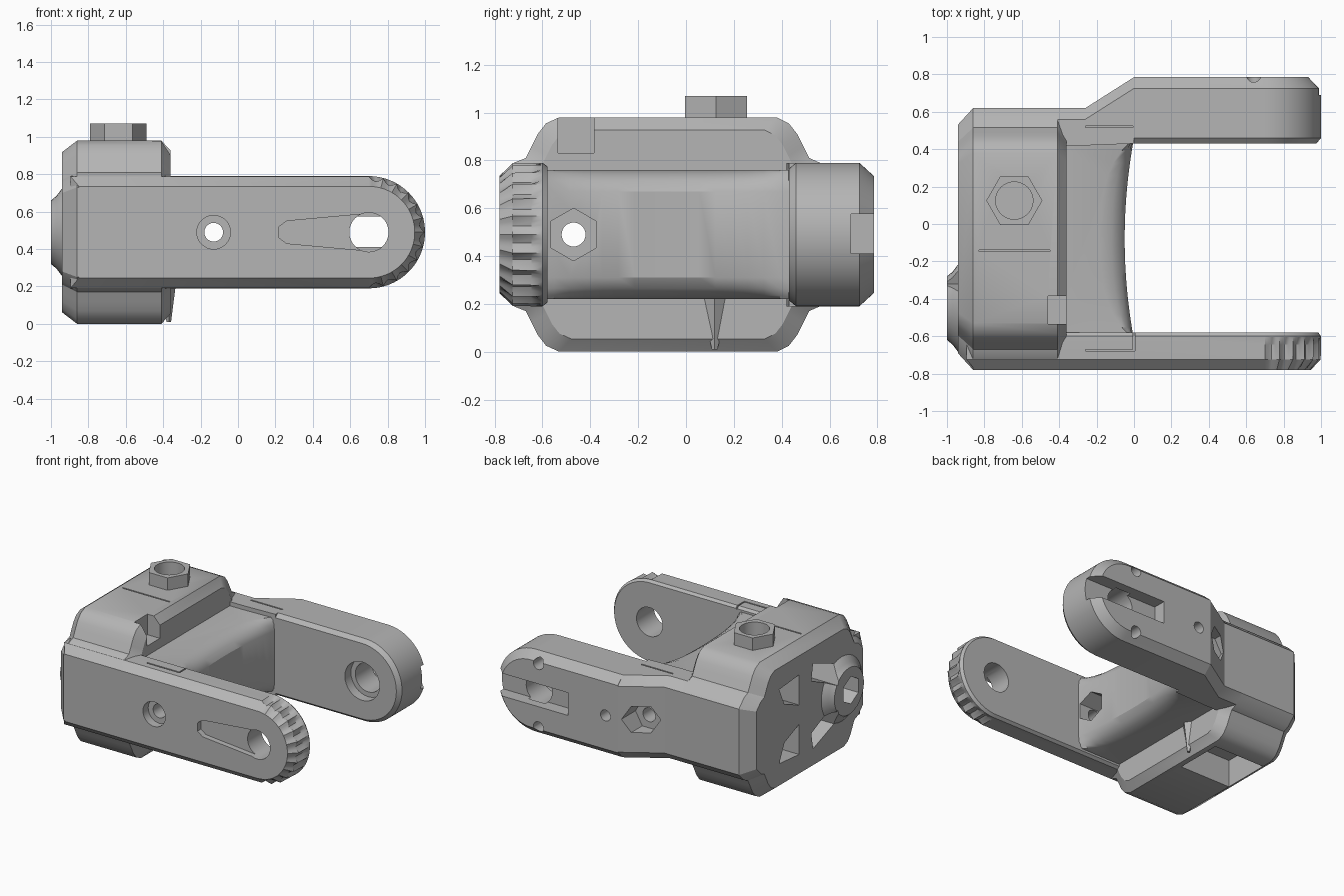
import bpy, bmesh, math

cube = bpy.data.objects.get("Cube")
if cube:
    bpy.data.objects.remove(cube, do_unlink=True)

MID = 0.49  # height of the arm centre line

grey = bpy.data.materials.new("plain grey")
grey.use_nodes = True
grey.diffuse_color = (0.46, 0.46, 0.46, 1)
grey.node_tree.nodes["Principled BSDF"].inputs["Base Color"].default_value = (0.46, 0.46, 0.46, 1)


def place(axis, u, v, w):
    return {"x": (w, u, v), "y": (u, w, v), "z": (u, v, w)}[axis]


def loft(name, axis, rings):
    """Skin a list of (position, outline) rings along an axis and cap both ends."""
    bm = bmesh.new()
    rows = [[bm.verts.new(place(axis, u, v, w)) for u, v in pts] for w, pts in rings]
    n = len(rows[0])
    for a, b in zip(rows, rows[1:]):
        for i in range(n):
            j = (i + 1) % n
            bm.faces.new((a[i], a[j], b[j], b[i]))
    bm.faces.new(rows[0])
    bm.faces.new(rows[-1])
    bmesh.ops.recalc_face_normals(bm, faces=bm.faces)
    mesh = bpy.data.meshes.new(name)
    bm.to_mesh(mesh)
    bm.free()
    mesh.materials.append(grey)
    obj = bpy.data.objects.new(name, mesh)
    bpy.context.collection.objects.link(obj)
    return obj


def prism(axis, pts, a, b, name="cutter"):
    return loft(name, axis, [(a, pts), (b, pts)])


def box(x0, x1, y0, y1, z0, z1):
    return prism("z", [(x0, y0), (x1, y0), (x1, y1), (x0, y1)], z0, z1)


def ngon(cu, cv, r, n=32, turn=0.0):
    return [(cu + r * math.cos(turn + math.tau * i / n),
             cv + r * math.sin(turn + math.tau * i / n)) for i in range(n)]


def cut(cutter, *parts):
    for part in parts:
        mod = part.modifiers.new("cut", "BOOLEAN")
        mod.operation, mod.solver, mod.object = "DIFFERENCE", "EXACT", cutter
        bpy.context.view_layer.objects.active = part
        bpy.ops.object.modifier_apply(modifier=mod.name)
    bpy.data.objects.remove(cutter, do_unlink=True)


# Body: rounded block with flared shoulders and chamfered ends
upper = [(-.78, .73), (-.72, .79), (-.67, .81), (-.645, .86), (-.62, .91), (-.585, .955),
         (-.53, .98), (.38, .98), (.43, .955), (.465, .91), (.49, .86), (.515, .81),
         (.56, .79), (.62, .73)]
section = upper + [(y, 2 * MID - z) for y, z in reversed(upper)]


def shrink(k):
    return [(-.08 + (y + .08) * k, MID + (z - MID) * k) for y, z in section]


body = loft("body", "x", [(-.94, shrink(.875)), (-.86, section), (-.41, section), (-.36, shrink(.89))])

# Round bump around the bolt on the rear face
bump = loft("bolt_bump", "x", [(x, ngon(-.45, MID, r)) for x, r in
                               ((-.9, .26), (-.94, .235), (-.97, .195), (-1, .17))])


# Arms: slabs with a round end, lofted across their thickness
def arm_outline(back, r, scallop=0.0, steps=48, count=12):
    pts = [(back, MID + r), (back, MID - r)]
    for i in range(steps + 1):
        t = i / steps
        a = math.pi * (t - .5)
        rr = r - scallop * abs(math.sin(math.pi * t * count))
        pts.append((.7 + rr * math.cos(a), MID + rr * math.sin(a)))
    return pts


front_arm = loft("front_arm", "y", [
    (-.78, arm_outline(-.85, .245)), (-.725, arm_outline(-.895, .298, .025)),
    (-.645, arm_outline(-.895, .3, .025)), (-.605, arm_outline(-.895, .3)),
    (-.60, arm_outline(-.895, .3)), (-.58, arm_outline(-.895, .285))])
back_arm = loft("back_arm", "y", [
    (.43, arm_outline(0, .275)), (.46, arm_outline(0, .3)),
    (.725, arm_outline(0, .3)), (.785, arm_outline(0, .245))])


# Sloped link from the body out to the back arm
def link_section(lo, hi):
    half = [(lo, .79), (hi - .06, .79), (hi, .73)]
    return half + [(y, 2 * MID - z) for y, z in reversed(half)]


link = loft("arm_link", "x", [(-.5, link_section(.42, .62)), (-.26, link_section(.42, .62)),
                              (0, link_section(.43, .785))])


# Saddle between the arms, hollow in front with rolled edges
def saddle_outline(roll):
    pts = [(-.45, -.62), (-.45, .46)]
    for i in range(17):
        s = 1 - i / 8
        pts.append((-.05 * (1 - s * s) - roll * (1 - s ** 4), -.08 + .54 * s))
    return pts


saddle = loft("saddle", "z", [(z, saddle_outline(r)) for z, r in
                              ((.22, .13), (.235, .07), (.265, .025), (.31, 0),
                               (.67, 0), (.715, .025), (.745, .07), (.76, .13))])

# Pointed rib below the saddle
rib = loft("lower_rib", "z", [(.01, ngon(-.37, .12, .012, 4)),
                              (.23, [(-.33, .12), (-.37, .18), (-.42, .12), (-.37, .06)])])

# Six-sided boss on top
boss = prism("z", ngon(-.64, .125, .15, 6), .95, 1.07, "top_boss")
cut(prism("z", ngon(-.64, .125, .1), .86, 1.2), boss, body)

# Bolt holes and hexagonal nut seats
cut(prism("x", ngon(-.47, MID, .05), -1.1, .2), body, saddle, bump)
cut(prism("x", ngon(-.47, MID, .11, 6, math.pi / 2), -.2, .2), saddle)
cut(prism("x", ngon(-.47, MID, .1, 6, math.pi / 2), -1.1, -.85), body, bump)
cut(prism("y", ngon(-.13, MID, .05), -1, 1), front_arm, saddle, link)
cut(prism("y", ngon(-.13, MID, .09), -1, -.72), front_arm)
cut(prism("y", ngon(-.13, MID, .11, 6), .61, 1), link)

# Front arm: pivot hole and tapered recess
cut(prism("y", ngon(.7, MID, .105), -1, -.3), front_arm)
taper = [(.7, MID - .1), (.7, MID + .1), (.26, MID + .06), (.22, MID + .03),
         (.22, MID - .03), (.26, MID - .06)]
cut(prism("y", taper, -1, -.74), front_arm)

# Back arm: pivot seat, open end groove and small holes
cut(prism("y", ngon(.7, MID, .14), .3, .5), back_arm)
cut(prism("y", ngon(.7, MID, .105), .3, .72), back_arm)
cut(box(.4, 1.1, .69, .9, .41, .575), back_arm)
for x, z in ((.64, MID + .23), (.64, MID - .23), (.1, MID)):
    cut(prism("y", ngon(x, z, .04, 20), .68, .9), back_arm)

# Rear face: four angular pockets, mirrored top to bottom
for pocket in ([(.04, .78), (.27, .76), (.21, .63), (.04, .56)],
               [(-.12, .8), (-.36, .71), (-.32, .58), (-.1, .68)]):
    cut(prism("x", pocket, -1.1, -.62), body, bump)
    cut(prism("x", [(y, 2 * MID - z) for y, z in pocket], -1.1, -.62), body, bump)

# Body: shoulder notch, top slit and bottom pocket
cut(box(-.46, -.3, -.535, -.385, .83, 1.1), body)
cut(box(-.83, -.45, -.148, -.138, .95, 1.1), body)
cut(box(-.86, -.45, -.05, .3, -.1, .2), body)

# Thin grooves on the arm tops
cut(box(-.26, 0.005, -.68, -.67, .77, .9), front_arm)
cut(box(-.005, .005, -.68, -.5, .77, .9), front_arm)
cut(box(-.26, -.005, .515, .525, .77, .9), link)

# Smooth rounded areas, keep edges crisp
for part in (body, bump, front_arm, back_arm, link, saddle, rib, boss):
    bpy.ops.object.select_all(action="DESELECT")
    part.select_set(True)
    bpy.context.view_layer.objects.active = part
    bpy.ops.object.shade_smooth_by_angle(angle=math.radians(28))
